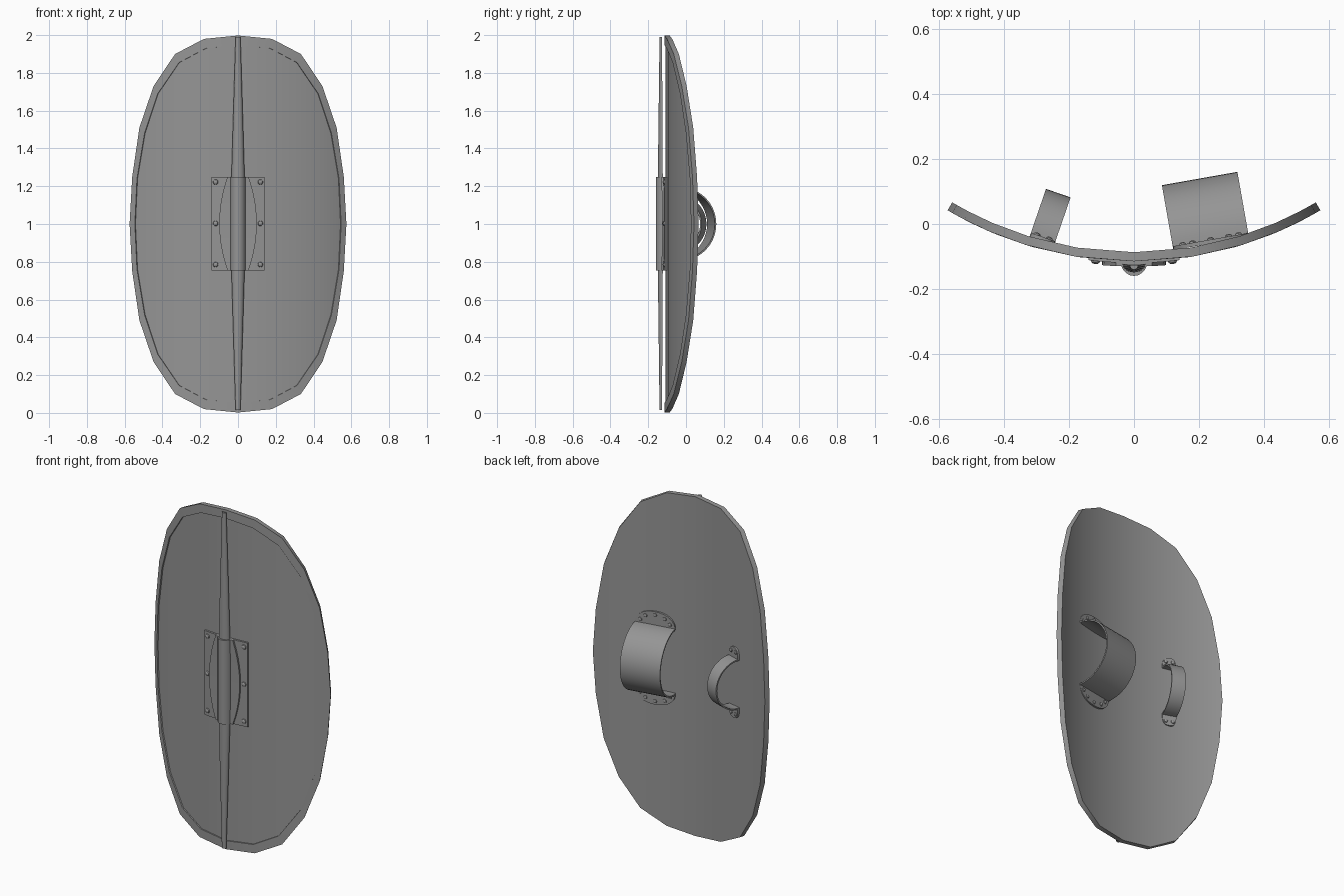
import bpy, bmesh
from math import sin, cos, asin, pi, radians
from mathutils import Matrix, Vector

if "Cube" in bpy.data.objects:
    bpy.data.objects.remove(bpy.data.objects["Cube"])

R = 1.125            # bend radius of the shield
CY = R - 0.115       # y of the bend axis

dark_metal = bpy.data.materials.new("dark_metal")
dark_metal.diffuse_color = (.3, .3, .3, 1)
dark_metal.use_nodes = True
dark_metal.node_tree.nodes["Principled BSDF"].inputs["Base Color"].default_value = dark_metal.diffuse_color


def bend(x, z, off=0.0):
    """Point on the curved shield; off > 0 moves towards the back."""
    a = asin(x / R)
    return Vector(((R - off) * sin(a), CY - (R - off) * cos(a), z))


def finish(name, bm, angle=30):
    bmesh.ops.remove_doubles(bm, verts=bm.verts, dist=1e-5)
    bmesh.ops.recalc_face_normals(bm, faces=bm.faces)
    me = bpy.data.meshes.new(name)
    bm.to_mesh(me)
    bm.free()
    me.materials.append(dark_metal)
    ob = bpy.data.objects.new(name, me)
    bpy.context.collection.objects.link(ob)
    bpy.ops.object.select_all(action='DESELECT')
    ob.select_set(True)
    bpy.context.view_layer.objects.active = ob
    bpy.ops.object.shade_smooth_by_angle(angle=radians(angle))
    return ob


def face(bm, pts):
    pts = [p for i, p in enumerate(pts) if (p - pts[i - 1]).length > 1e-6]
    if len(pts) > 2:
        bm.faces.new([bm.verts.new(p) for p in pts])


def loft(bm, rings):
    """Closed loops joined in order, with capped ends."""
    n = len(rings[0])
    for a, b in zip(rings, rings[1:]):
        for i in range(n):
            j = (i + 1) % n
            face(bm, [a[i], a[j], b[j], b[i]])
    face(bm, rings[0])
    face(bm, rings[-1])


def rivet(bm, loc, direction, r=0.014):
    """Low dome pointing along direction."""
    m = Matrix.Translation(loc) @ Vector(direction).to_track_quat('Z', 'Y').to_matrix().to_4x4()
    bmesh.ops.create_uvsphere(bm, u_segments=12, v_segments=6, radius=r,
                              matrix=m @ Matrix.Diagonal((1, 1, 0.7, 1)))


# Shield body: 24-sided outline, raised rim, recessed front panel
def full_loop(quarter):
    right = quarter + [(x, -z) for x, z in quarter[-2::-1]]
    return right + [(-x, z) for x, z in right[-2:0:-1]]


outer = full_loop([(0, .998), (.18, .98), (.333, .90), (.447, .73), (.522, .51), (.56, .25), (.574, 0)])
inner = full_loop([(0, .948), (.17, .93), (.312, .855), (.425, .69), (.495, .48), (.535, .24), (.546, 0)])


def loop3d(loop, off):
    return [bend(x, 1 + z, off) for x, z in loop]


def panel(bm, loop):
    """Vertical strips between the upper and lower halves of the loop."""
    for s in (1, -1):
        for i in range(6):
            face(bm, [loop[s * q % 24] for q in (i, i + 1, 11 - i, 12 - i)])


bm = bmesh.new()
rings = [loop3d(outer, .028), loop3d(outer, 0), loop3d(inner, 0), loop3d(inner, .007)]
for a, b in zip(rings, rings[1:]):
    for i in range(24):
        j = (i + 1) % 24
        face(bm, [a[i], a[j], b[j], b[i]])
panel(bm, rings[0])
panel(bm, rings[-1])
finish("shield_body", bm)


# Half-round bars running up the front
def half_round(width, front, back, z, n=10):
    return [Vector((width * cos(pi * i / n), back - (back - front) * sin(pi * i / n), z))
            for i in range(n + 1)]


bm = bmesh.new()
loft(bm, [half_round(.013, -.140, -.127, .015),
          half_round(.035, -.149, -.123, .755),
          half_round(.035, -.149, -.123, 1.25),
          half_round(.013, -.140, -.127, 1.99)])
finish("spine", bm)

bm = bmesh.new()
loft(bm, [half_round(.042, -.160, -.112, z) for z in (.755, 1.25)])
finish("boss_barrel", bm)

# Riveted mounting plate with a bulging raised centre
bm = bmesh.new()
xs = [-.14 + .28 * i / 8 for i in range(9)]
loft(bm, [[bend(x, z, -.005) for x in xs] + [bend(x, z, .006) for x in xs[::-1]]
          for z in (.755, 1.25)])
finish("boss_plate", bm)

bm = bmesh.new()
rings = []
for i in range(11):
    t = i / 5 - 1
    w = .055 + .043 * (1 - t * t)
    rings.append([bend(s * w, 1.0025 + .2475 * t, o)
                  for s, o in ((-1, 0), (-1, -.016), (1, -.016), (1, 0))])
loft(bm, rings)
finish("boss_raised_centre", bm)

bm = bmesh.new()
for s in (-1, 1):
    for z in (.785, 1.003, 1.222):
        p = bend(s * .118, z, -.005)
        rivet(bm, p, (p.x, p.y - CY, 0))
finish("boss_rivets", bm)


# Arm strap and hand grip: half hoop with rounded riveted tabs
def strap(name, loc, angle, width, radius, tab, power, rivets):
    m = Matrix.Translation(loc) @ Matrix.Rotation(radians(angle), 4, 'Z')
    h, n, t = width / 2, 24, .008
    bm = bmesh.new()
    rings = []
    for i in range(n + 1):
        a = pi * i / n
        rings.append([m @ Vector((x, r * sin(a), r * cos(a)))
                      for x, r in ((-h, radius), (h, radius), (h, radius - t), (-h, radius - t))])
    loft(bm, rings)
    for s in (-1, 1):
        edge = []
        for i in range(17):
            c, q = cos(pi * i / 16), sin(pi * i / 16)
            c = abs(c) ** (2 / power) * (1 if c > 0 else -1)
            edge.append((h * c, s * (radius - t + (tab + t) * max(q, 0) ** (2 / power))))
        loft(bm, [[m @ Vector((x, y, z)) for x, z in edge] for y in (-.008, .004)])
    finish(name, bm)
    bm = bmesh.new()
    for s in (-1, 1):
        for x, z in rivets:
            rivet(bm, m @ Vector((x, .004, s * (radius + z))), m.to_3x3() @ Vector((0, 1, 0)), .011)
    finish(name + "_rivets", bm)


strap("arm_strap", (.236, -.052, 1), 10, .236, .195, .078, 2.2,
      [(.092 * cos(radians(a)), .058 * sin(radians(a))) for a in (18, 52, 90, 128, 162)])
strap("hand_grip", (-.281, -.044, 1), -19, .08, .147, .06, 3, [(-.02, .035), (.02, .035)])
